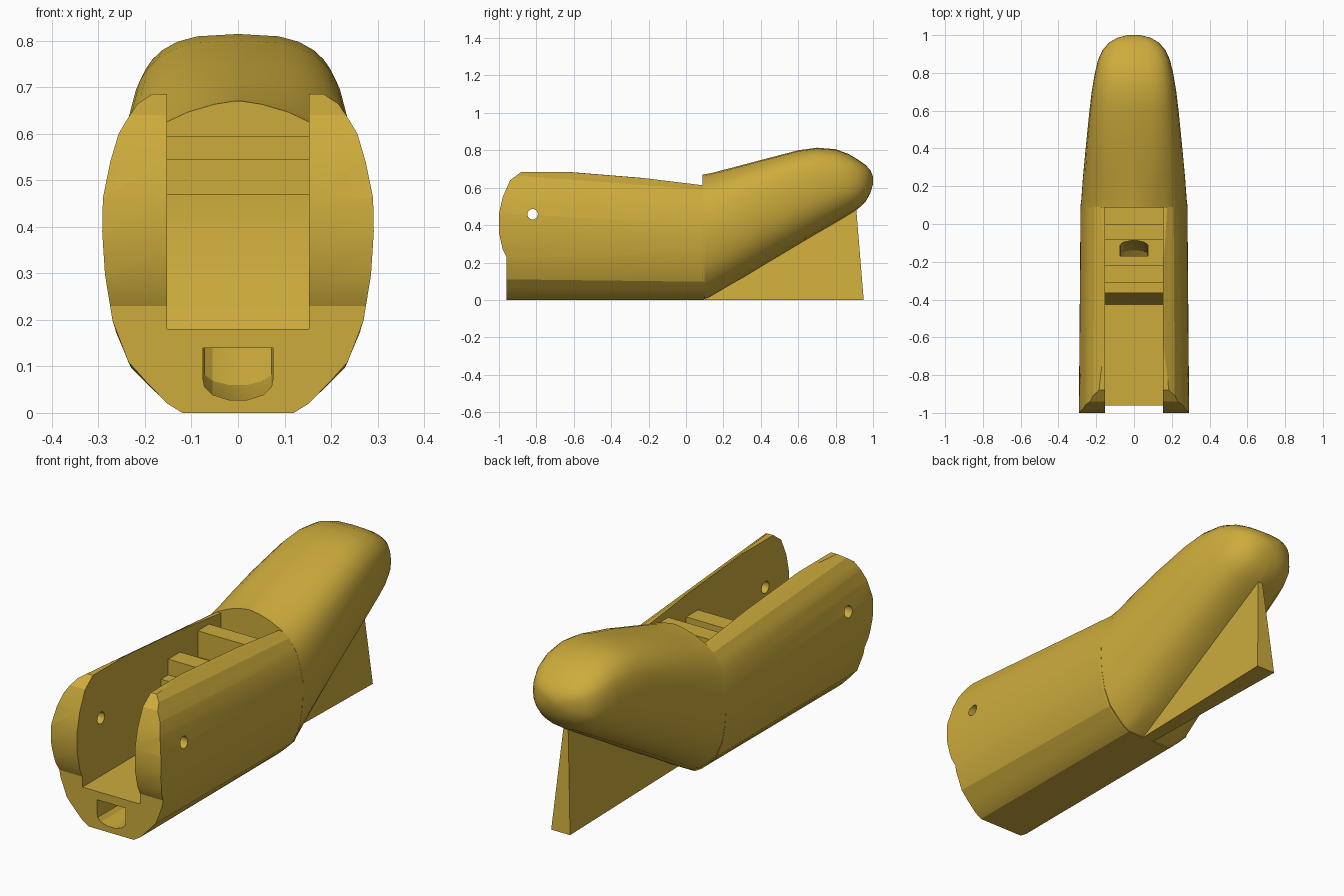
import bpy, bmesh, math

if "Cube" in bpy.data.objects:
    bpy.data.objects.remove(bpy.data.objects["Cube"])

paint = bpy.data.materials.new("mustard_yellow")
paint.diffuse_color = (0.61, 0.41, 0.045, 1)
paint.use_nodes = True
paint.node_tree.nodes["Principled BSDF"].inputs["Base Color"].default_value = paint.diffuse_color


def make(name, rings):
    """Closed solid lofted through rings of equal point count."""
    bm = bmesh.new()
    loops = [[bm.verts.new(p) for p in ring] for ring in rings]
    n = len(loops[0])
    for a, b in zip(loops, loops[1:]):
        for i in range(n):
            j = (i + 1) % n
            bm.faces.new((a[i], a[j], b[j], b[i]))
    bm.faces.new(loops[0])
    bm.faces.new(loops[-1][::-1])
    bmesh.ops.recalc_face_normals(bm, faces=bm.faces)
    me = bpy.data.meshes.new(name)
    bm.to_mesh(me)
    bm.free()
    ob = bpy.data.objects.new(name, me)
    bpy.context.collection.objects.link(ob)
    me.materials.append(paint)
    return ob


def side_prism(name, profile, half):
    """Side profile (y, z) extruded across x."""
    return make(name, [[(s * half, y, z) for y, z in profile] for s in (-1, 1)])


def select(ob):
    bpy.ops.object.select_all(action='DESELECT')
    ob.select_set(True)
    bpy.context.view_layer.objects.active = ob


def cut(ob, tool, op='DIFFERENCE'):
    mod = ob.modifiers.new("cut", 'BOOLEAN')
    mod.operation, mod.object, mod.solver = op, tool, 'EXACT'
    select(ob)
    bpy.ops.object.modifier_apply(modifier=mod.name)
    bpy.data.objects.remove(tool)


def smooth(ob, angle):
    select(ob)
    bpy.ops.object.shade_smooth_by_angle(angle=math.radians(angle))


# Cross-section: (height fraction, half-width fraction) from bottom to top
SECTION = [(0, .41), (.026, .52), (.085, .67), (.145, .81), (.26, .925), (.39, .98),
           (.51, 1), (.605, .995), (.71, .94), (.79, .88), (.83, .82), (.88, .74),
           (.925, .58), (.965, .38), (.99, .18), (1, .03)]


def ring(y, zb, zt, w, roundness=0):
    pts = []
    for t, f in SECTION:
        e = 3.0 if t > .5 else 2.2
        oval = max(.03, (1 - abs(2 * t - 1) ** e) ** (1 / e))
        pts.append((w * (f + (oval - f) * roundness), y, zb + (zt - zb) * t))
    return pts + [(-x, y, z) for x, y, z in reversed(pts)]


# Main body trimmed to its side outline
body = make("body", [ring(-1.02, 0, .765, .292), ring(.1, 0, .67, .283)])
outline = [(-.96, -.1), (-.96, .23), (-.98, .27), (-1, .36), (-1, .46), (-.98, .55),
           (-.94, .64), (-.88, .685), (-.5, .685), (.09, .613), (.2, .613), (.2, -.1)]
cut(body, side_prism("outline_cutter", outline, .5), 'INTERSECT')

# Open slot with ramp, ledge and two cross bars
slot = [(-1.1, .18), (-.425, .18), (-.365, .355), (-.365, .47), (-.31, .47), (-.31, .545),
        (-.22, .545), (-.22, .47), (-.085, .47), (-.085, .595), (0, .595), (0, .47),
        (.096, .47), (.096, .9), (-1.1, .9)]
cut(body, side_prism("slot_cutter", slot, .153))

# Curved channel from the front face up to the ledge
half = [(.02, 0), (.055, .1), (.072, .25), (.075, .4), (.075, 1)]
prof = half + [(-x, v) for x, v in reversed(half)]
path = [(-1.05, .028, -1.05, .14), (-.4, .028, -.4, .14), (-.25, .06, -.27, .15),
        (-.14, .15, -.2, .2), (-.095, .28, -.17, .28), (-.087, .52, -.17, .52)]
channel = [[(x, y0 + (y1 - y0) * v, z0 + (z1 - z0) * v) for x, v in prof]
           for y0, z0, y1, z1 in path]
cut(body, make("channel_cutter", channel))

# Pin hole through both arms
circle = [(-.82 + .028 * math.cos(i * math.pi / 10), .458 + .028 * math.sin(i * math.pi / 10))
          for i in range(20)]
cut(body, side_prism("pin_cutter", circle, .5))
smooth(body, 20)

# Raised fingertip
stations = [(.088, 0, .67, .284, 0), (.13, .017, .677, .279, .15), (.25, .088, .708, .27, .5),
            (.4, .177, .748, .256, .9), (.6, .295, .8, .236, 1), (.7, .355, .814, .224, 1),
            (.8, .413, .806, .207, 1), (.87, .455, .78, .19, 1), (.92, .487, .75, .167, 1),
            (.96, .525, .722, .133, 1), (.985, .57, .695, .09, 1), (1, .62, .66, .035, 1)]
tip = make("fingertip", [ring(*s) for s in stations])
smooth(tip, 40)

# Support fin under the fingertip, narrowing upward and forward
fin = [(.1, 0, .03), (.95, 0, .05), (.91, .49, .012), (.85, .52, .012), (.12, .06, .012)]
make("support_fin", [[(s * w, y, z) for y, z, w in fin] for s in (-1, 1)])
